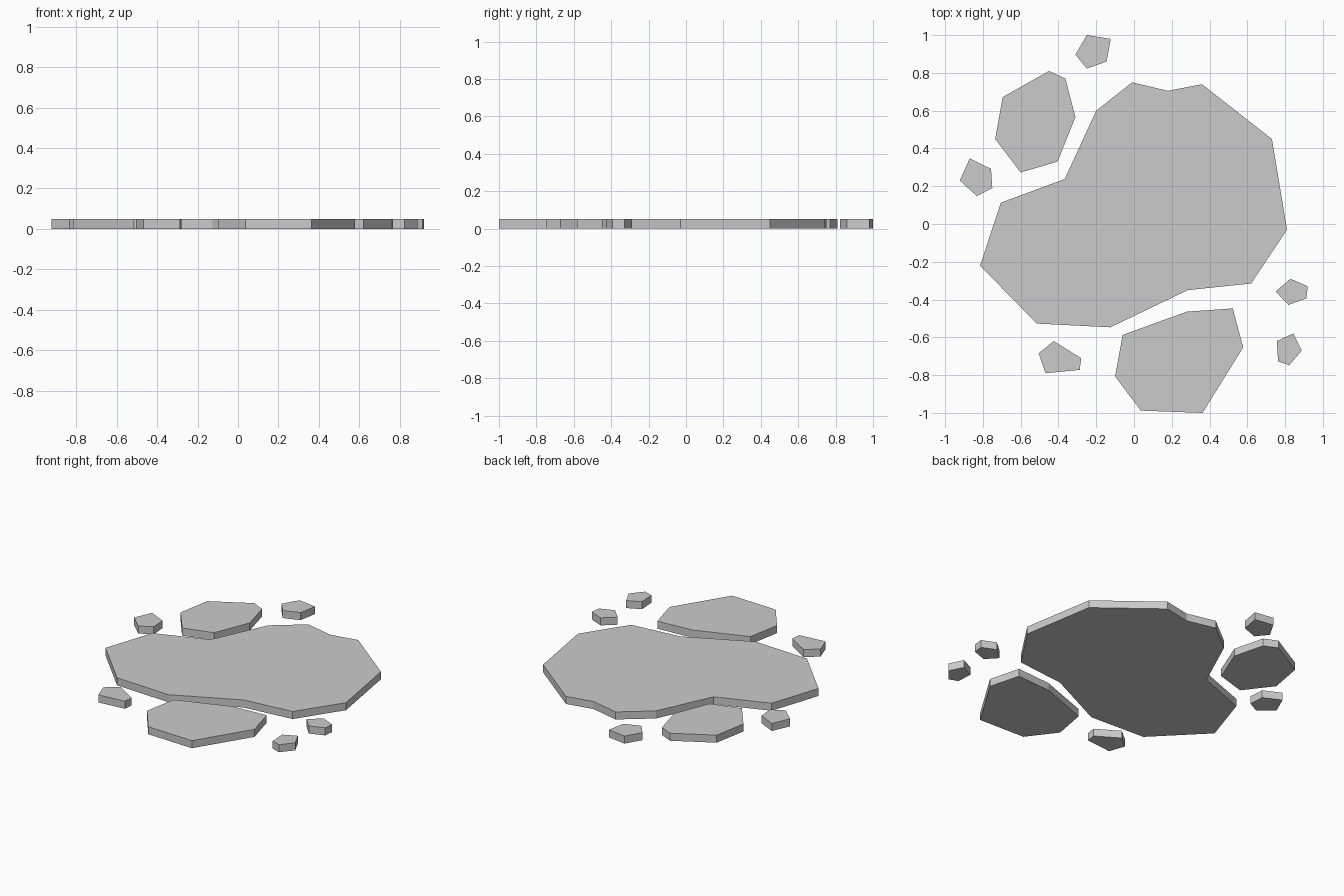
import bpy
import bmesh

HEIGHT = 0.05


def slab(name, outline):
    """Flat stone: extrude a clockwise outline up from the ground."""
    bm = bmesh.new()
    base = bm.faces.new([bm.verts.new((x, y, 0)) for x, y in outline])
    top = bmesh.ops.extrude_face_region(bm, geom=[base], use_keep_orig=True)
    verts = [g for g in top["geom"] if isinstance(g, bmesh.types.BMVert)]
    bmesh.ops.translate(bm, verts=verts, vec=(0, 0, HEIGHT))
    bmesh.ops.recalc_face_normals(bm, faces=bm.faces)
    mesh = bpy.data.meshes.new(name)
    bm.to_mesh(mesh)
    bm.free()
    bpy.context.collection.objects.link(bpy.data.objects.new(name, mesh))


# Large central stone
slab("main_slab", [
    (-0.01, 0.75), (0.18, 0.705), (0.36, 0.74), (0.73, 0.45), (0.81, -0.03),
    (0.62, -0.315), (0.285, -0.35), (-0.125, -0.547), (-0.515, -0.527),
    (-0.815, -0.22), (-0.705, 0.113), (-0.367, 0.238), (-0.2, 0.6)])

# Two medium stones
slab("back_left_slab", [
    (-0.45, 0.81), (-0.363, 0.77), (-0.31, 0.565), (-0.405, 0.33),
    (-0.6, 0.273), (-0.735, 0.45), (-0.695, 0.672)])
slab("front_slab", [
    (0.28, -0.464), (0.523, -0.447), (0.578, -0.653), (0.363, -1.0),
    (0.036, -0.988), (-0.1, -0.807), (-0.06, -0.587)])

# Five-sided pebbles around the edge
slab("back_pebble", [
    (-0.25, 1.0), (-0.123, 0.98), (-0.145, 0.86), (-0.25, 0.823), (-0.31, 0.897)])
slab("left_pebble", [
    (-0.87, 0.347), (-0.757, 0.292), (-0.75, 0.19), (-0.832, 0.148), (-0.922, 0.23)])
slab("front_left_pebble", [
    (-0.425, -0.62), (-0.28, -0.71), (-0.287, -0.772), (-0.468, -0.79), (-0.505, -0.685)])
slab("right_pebble", [
    (0.828, -0.29), (0.92, -0.33), (0.912, -0.394), (0.817, -0.428), (0.75, -0.357)])
slab("front_right_pebble", [
    (0.843, -0.58), (0.888, -0.67), (0.822, -0.748), (0.763, -0.727), (0.756, -0.62)])
